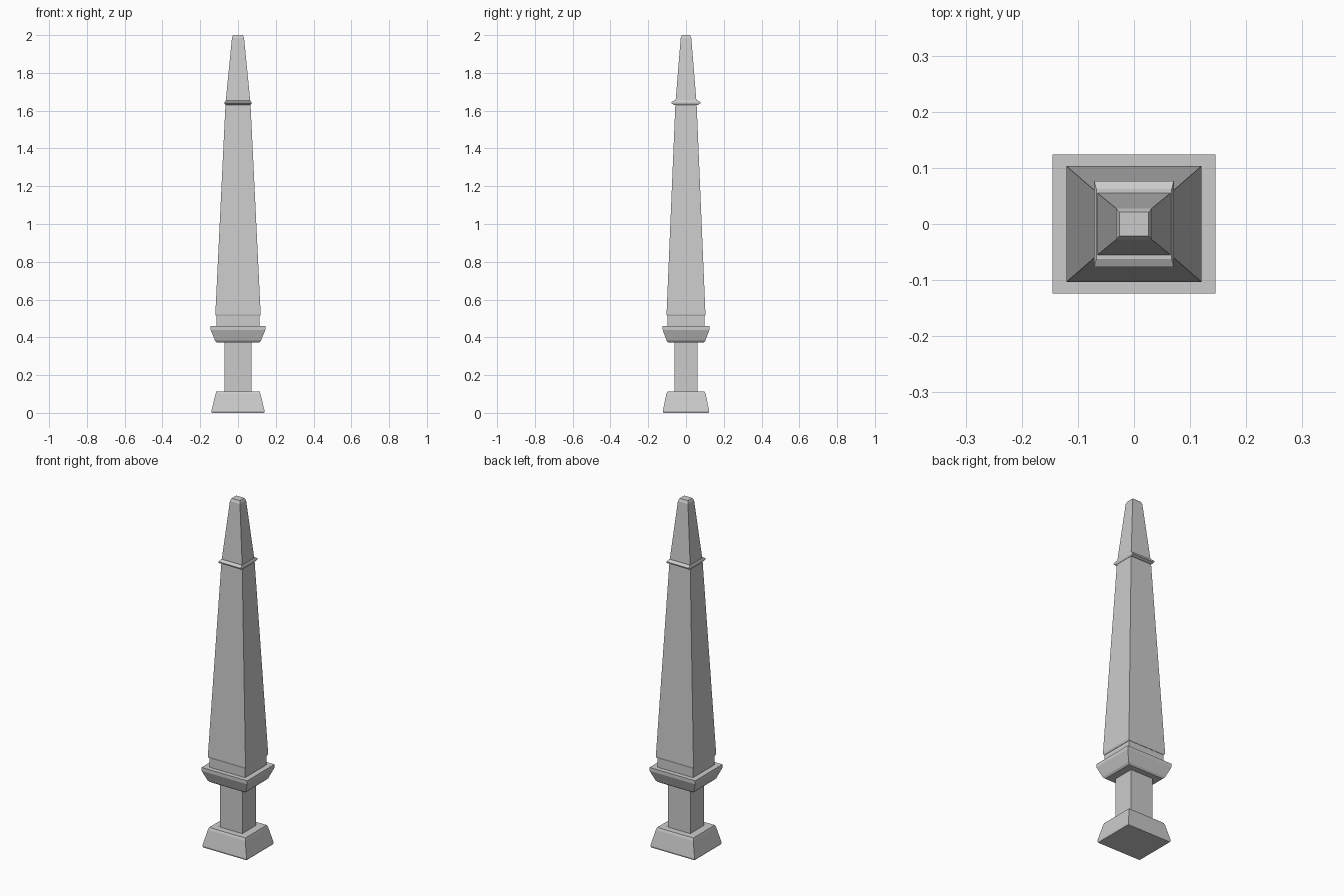
import bpy, bmesh

cube = bpy.data.objects.get("Cube")
if cube:
    bpy.data.objects.remove(cube, do_unlink=True)

stone = bpy.data.materials.new("grey_stone")
stone.use_nodes = True
colour = (0.6, 0.6, 0.6, 1)
stone.diffuse_color = colour
stone.node_tree.nodes["Principled BSDF"].inputs["Base Color"].default_value = colour


def stack(name, rings):
    """Loft rectangles given as (height, half width, half depth) and cap both ends."""
    bm = bmesh.new()
    loops = [[bm.verts.new((sx * w, sy * d, z))
              for sx, sy in ((-1, -1), (1, -1), (1, 1), (-1, 1))]
             for z, w, d in rings]
    for low, high in zip(loops, loops[1:]):
        for i in range(4):
            j = (i + 1) % 4
            bm.faces.new((low[i], low[j], high[j], high[i]))
    bm.faces.new(loops[0][::-1])
    bm.faces.new(loops[-1])
    mesh = bpy.data.meshes.new(name)
    bm.to_mesh(mesh)
    bm.free()
    mesh.materials.append(stone)
    obj = bpy.data.objects.new(name, mesh)
    bpy.context.collection.objects.link(obj)
    return obj


# Foot and neck
stack("foot", [(0, 0.138, 0.12), (0.01, 0.141, 0.123),
               (0.1, 0.119, 0.104), (0.113, 0.115, 0.098)])
stack("neck", [(0.11, 0.071, 0.062), (0.38, 0.071, 0.062)])

# Flared ledge and the plinth on it
stack("ledge", [(0.373, 0.112, 0.094), (0.382, 0.121, 0.102),
                (0.44, 0.145, 0.124), (0.46, 0.145, 0.124)])
stack("plinth", [(0.455, 0.114, 0.098), (0.515, 0.114, 0.098)])

# Tapering shaft, thin collar and tip
stack("shaft", [(0.512, 0.116, 0.1), (0.522, 0.12, 0.103), (1.64, 0.066, 0.056)])
stack("collar", [(1.631, 0.067, 0.062), (1.637, 0.071, 0.075),
                 (1.645, 0.071, 0.077), (1.653, 0.067, 0.062)])
stack("tip", [(1.64, 0.066, 0.056), (1.985, 0.032, 0.028), (2, 0.026, 0.021)])
